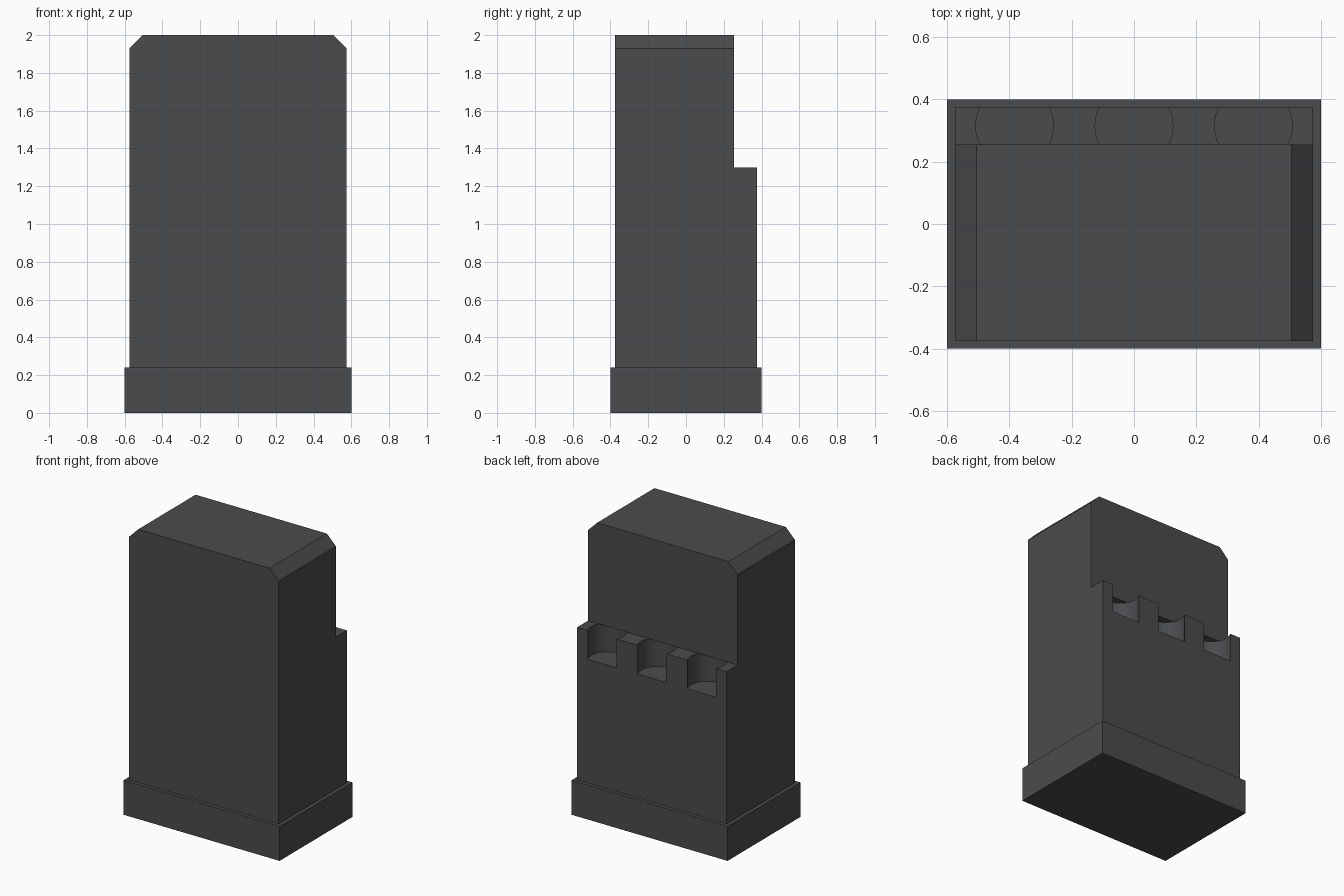
import bpy, bmesh, math
from mathutils import Matrix

if "Cube" in bpy.data.objects:
    bpy.data.objects.remove(bpy.data.objects["Cube"])

grey = bpy.data.materials.new("dark_grey")
grey.diffuse_color = (0.066, 0.071, 0.076, 1)
grey.use_nodes = True
grey.node_tree.nodes["Principled BSDF"].inputs["Base Color"].default_value = grey.diffuse_color


def make_object(name, bm):
    bmesh.ops.recalc_face_normals(bm, faces=bm.faces)
    mesh = bpy.data.meshes.new(name)
    bm.to_mesh(mesh)
    bm.free()
    mesh.materials.append(grey)
    obj = bpy.data.objects.new(name, mesh)
    bpy.context.collection.objects.link(obj)
    return obj


# Base plinth
bm = bmesh.new()
bmesh.ops.create_cube(bm, size=1, matrix=Matrix.Translation((0, 0, 0.12))
                      @ Matrix.Diagonal((1.2, 0.8, 0.24, 1)))
make_object("base", bm)

# Body: stepped side profile extruded across the width
W = 0.575
profile = [(-0.375, 0.24), (0.375, 0.24), (0.375, 1.3),
           (0.255, 1.3), (0.255, 2.0), (-0.375, 2.0)]
bm = bmesh.new()
face = bm.faces.new([bm.verts.new((-W, y, z)) for y, z in profile])
ext = bmesh.ops.extrude_face_region(bm, geom=[face])
bmesh.ops.translate(bm, vec=(2 * W, 0, 0),
                    verts=[v for v in ext["geom"] if isinstance(v, bmesh.types.BMVert)])
bmesh.ops.recalc_face_normals(bm, faces=bm.faces)

# Chamfer the two top side edges
top_edges = [e for e in bm.edges
             if all(v.co.z > 1.99 for v in e.verts)
             and abs(e.verts[0].co.x - e.verts[1].co.x) < 0.01]
bmesh.ops.bevel(bm, geom=top_edges, offset=0.07, offset_type='OFFSET',
                segments=1, affect='EDGES')
body = make_object("body", bm)

# Three round pockets sunk in the rear ledge, running under the upper block
bm = bmesh.new()
for x in (-0.383, 0, 0.383):
    bmesh.ops.create_cone(bm, cap_ends=True, segments=48, radius1=0.125, radius2=0.125,
                          depth=0.2, matrix=Matrix.Translation((x, 0.315, 1.2)))
cutter = make_object("pocket_cutter", bm)
cutter.hide_render = True

cut = body.modifiers.new("pockets", 'BOOLEAN')
cut.operation = 'DIFFERENCE'
cut.solver = 'EXACT'
cut.object = cutter
bpy.context.view_layer.objects.active = body
body.select_set(True)
bpy.ops.object.modifier_apply(modifier=cut.name)
bpy.data.objects.remove(cutter)
bpy.ops.object.shade_smooth_by_angle(angle=math.radians(30))
